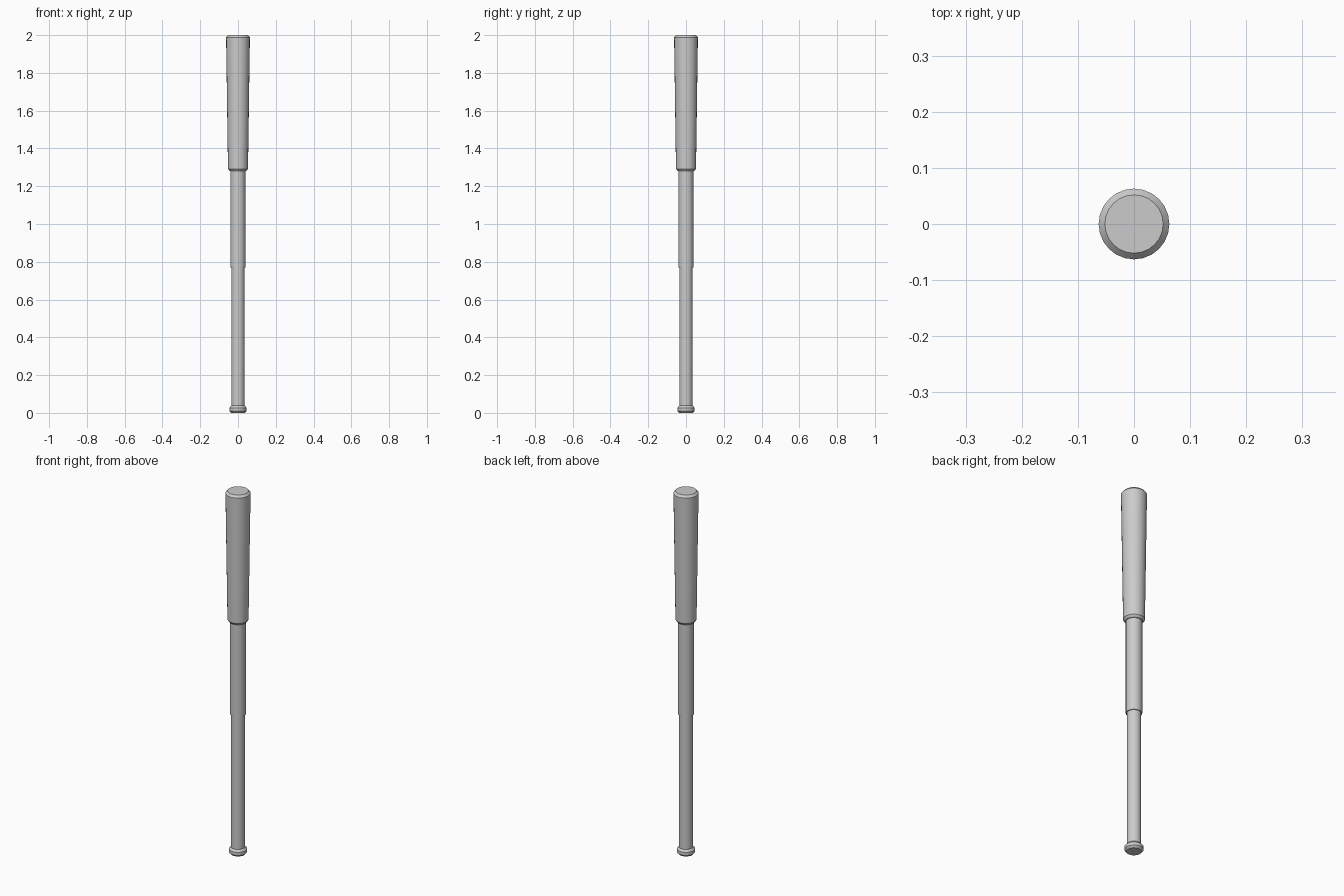
import bpy, bmesh
from math import cos, sin, tau, radians

if "Cube" in bpy.data.objects:
    bpy.data.objects.remove(bpy.data.objects["Cube"])

SIDES = 24


def lathe(name, profile):
    """Closed solid of revolution about z from (radius, z) rings, bottom to top."""
    bm = bmesh.new()
    rings = [[bm.verts.new((r * cos(tau * i / SIDES), r * sin(tau * i / SIDES), z))
              for i in range(SIDES)] for r, z in profile]
    for low, high in zip(rings, rings[1:]):
        for i in range(SIDES):
            j = (i + 1) % SIDES
            bm.faces.new((low[i], low[j], high[j], high[i]))
    bm.faces.new(rings[0][::-1])
    bm.faces.new(rings[-1])
    mesh = bpy.data.meshes.new(name)
    bm.to_mesh(mesh)
    bm.free()
    obj = bpy.data.objects.new(name, mesh)
    bpy.context.collection.objects.link(obj)
    bpy.ops.object.select_all(action='DESELECT')
    obj.select_set(True)
    bpy.context.view_layer.objects.active = obj
    bpy.ops.object.shade_smooth_by_angle(angle=radians(30))
    return obj


# Tapered grip with chamfered ends
lathe("grip", [(0.044, 1.28), (0.053, 1.292), (0.063, 1.988), (0.052, 2.0)])

# Telescoping tubes
lathe("middle_tube", [(0.040, 0.77), (0.040, 1.285)])
lathe("lower_tube", [(0.035, 0.03), (0.035, 0.775)])

# Rounded striking tip
lathe("tip", [(0.037, 0.0), (0.046, 0.010), (0.046, 0.027), (0.036, 0.038)])
